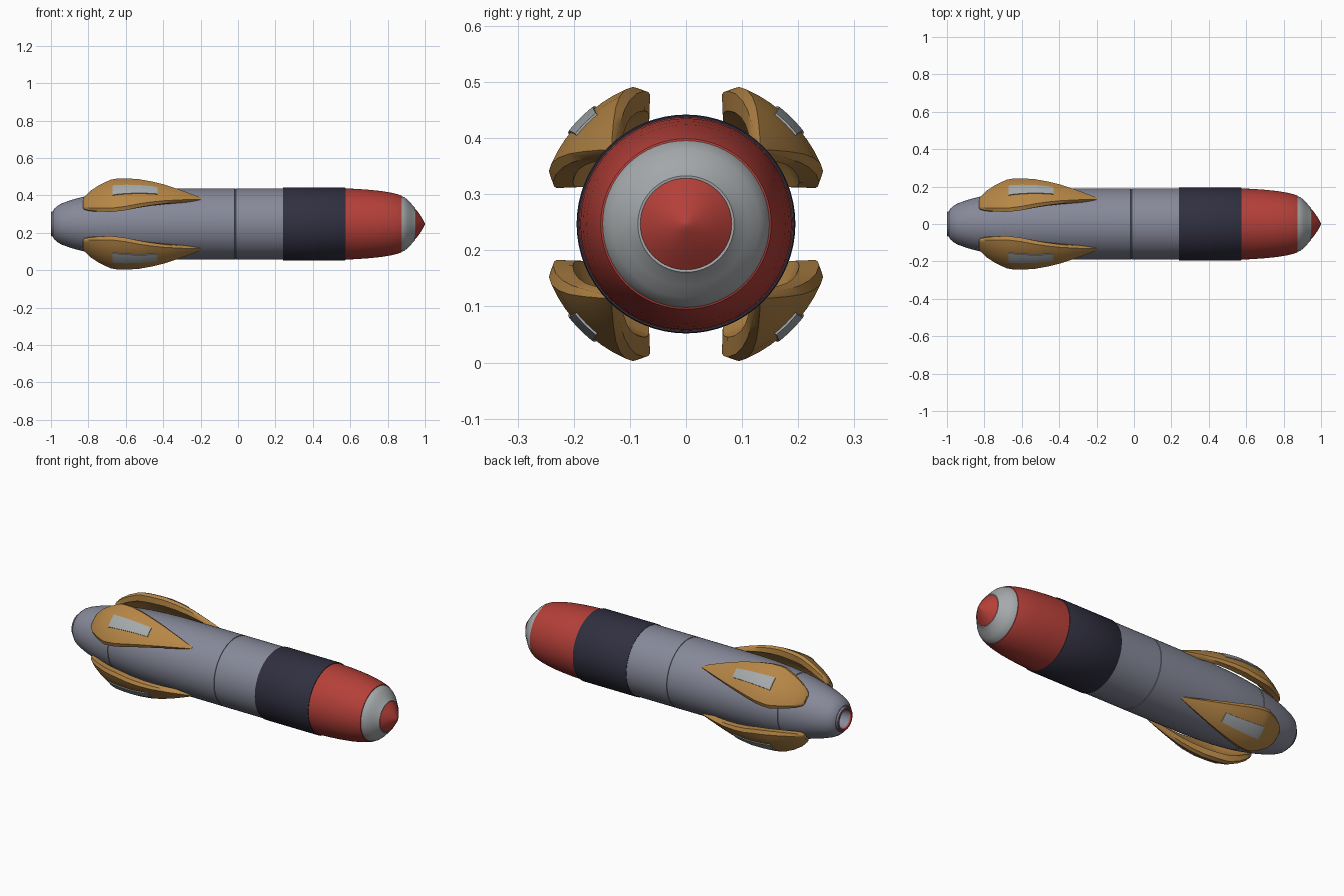
import bpy, bmesh, math
from mathutils import Vector

if "Cube" in bpy.data.objects:
    bpy.data.objects.remove(bpy.data.objects["Cube"])

AXIS_Z = 0.247      # height of the long axis
SEG = 64


def material(name, rgb):
    m = bpy.data.materials.new(name)
    m.diffuse_color = (*rgb, 1)
    m.use_nodes = True
    m.node_tree.nodes["Principled BSDF"].inputs["Base Color"].default_value = m.diffuse_color
    return m


HULL = material("blue grey", (0.24, 0.25, 0.32))
DARK = material("dark navy", (0.030, 0.029, 0.052))
RED = material("red", (0.46, 0.050, 0.040))
TAN = material("ochre", (0.47, 0.24, 0.062))
LIGHT = material("light grey", (0.38, 0.40, 0.41))


def finish(name, bm, mat, angle=30):
    bmesh.ops.remove_doubles(bm, verts=bm.verts, dist=1e-5)
    bmesh.ops.recalc_face_normals(bm, faces=bm.faces)
    me = bpy.data.meshes.new(name)
    bm.to_mesh(me)
    bm.free()
    me.materials.append(mat)
    me.shade_smooth()
    me.set_sharp_from_angle(angle=math.radians(angle))
    ob = bpy.data.objects.new(name, me)
    bpy.context.collection.objects.link(ob)
    return ob


def bridge(bm, rows, closed):
    """Join equal-length vertex rows with quads."""
    n = len(rows[0])
    for a, b in zip(rows, rows[1:]):
        for i in range(n if closed else n - 1):
            j = (i + 1) % n
            bm.faces.new((a[i], a[j], b[j], b[i]))


def lathe(name, profile, mat, angle=30):
    """Revolve (x, radius) points about the long axis."""
    bm = bmesh.new()
    rows = []
    for x, r in profile:
        r = max(r, 1e-7)
        rows.append([bm.verts.new((x, r * math.cos(t), AXIS_Z + r * math.sin(t)))
                     for t in (2 * math.pi * i / SEG for i in range(SEG))])
    bridge(bm, rows, True)
    return finish(name, bm, mat, angle)


# Hull with two panel grooves and a hollow tail
def groove(x, r):
    return [(x - 0.003, r), (x - 0.002, r - 0.003), (x + 0.002, r - 0.003), (x + 0.003, r)]


lathe("hull", [(-0.985, 0.060), (-0.988, 0.072), (-0.98, 0.084), (-0.965, 0.098), (-0.94, 0.111),
               (-0.89, 0.129), (-0.83, 0.145), (-0.76, 0.160)] + groove(-0.695, 0.171) +
      [(-0.6, 0.181), (-0.5, 0.187), (-0.4, 0.190)] + groove(-0.015, 0.191) + [(0.245, 0.191)], HULL)
lathe("tail_nozzle", [(-0.98, 0.066), (-0.997, 0.066), (-1.0, 0.063)], HULL)
lathe("tail_ring", [(-1.0, 0.063), (-1.0, 0.054), (-0.992, 0.051)], RED)
lathe("tail_recess", [(-0.992, 0.051), (-0.94, 0.046), (-0.935, 0)], HULL)

# Coloured front sections
lathe("dark_band", [(0.24, 0.188), (0.24, 0.193), (0.244, 0.195), (0.571, 0.195),
                    (0.575, 0.193), (0.575, 0.186)], DARK)
lathe("red_section", [(0.573, 0.190), (0.63, 0.188), (0.70, 0.183), (0.76, 0.177),
                      (0.82, 0.167), (0.86, 0.157), (0.873, 0.152), (0.875, 0.146)], RED)
lathe("grey_collar", [(0.873, 0.149), (0.890, 0.143), (0.905, 0.131), (0.925, 0.110),
                      (0.942, 0.090), (0.947, 0.086), (0.946, 0.080)], LIGHT)
lathe("nose_tip", [(0.942, 0.083), (0.948, 0.081), (0.965, 0.060), (0.982, 0.036),
                   (0.994, 0.015), (0.999, 0.005), (1.0, 0)], RED)

# Pod stations: x, half width, outer radius at the centre line, thickness
STATIONS = [(-0.83, 0.028, 0.160, 0.012), (-0.822, 0.040, 0.170, 0.024), (-0.79, 0.064, 0.197, 0.036),
            (-0.74, 0.088, 0.226, 0.042), (-0.68, 0.108, 0.252, 0.046), (-0.65, 0.109, 0.258, 0.047),
            (-0.60, 0.106, 0.262, 0.047), (-0.53, 0.093, 0.263, 0.046), (-0.46, 0.077, 0.256, 0.042),
            (-0.39, 0.060, 0.244, 0.037), (-0.31, 0.038, 0.224, 0.030), (-0.23, 0.015, 0.202, 0.020),
            (-0.195, 0.005, 0.192, 0.010)]


def outer_radius(x):
    for a, b in zip(STATIONS, STATIONS[1:]):
        if a[0] <= x <= b[0]:
            return a[2] + (b[2] - a[2]) * (x - a[0]) / (b[0] - a[0])


def placed(x, w, r, ang):
    """Point from distance along, tangential offset and radial height."""
    c, s = math.cos(ang), math.sin(ang)
    return Vector((x, r * c - w * s, AXIS_Z + r * s + w * c))


def arc(w, r, n):
    """Concentric arc as (offset, height) pairs."""
    half = math.asin(min(w / r, 1))
    return [(r * math.sin(t), r * math.cos(t))
            for t in (half * (2 * i / n - 1) for i in range(n + 1))]


def pod(name, ang):
    bm = bmesh.new()
    rows = []
    for x, w, r, th in STATIONS:
        top = arc(w, r, 8)
        low = arc(w * 0.85, r - th, 8)[::-1]
        edge_h = top[-1][1] - th * 0.42
        section = top + [(w * 1.09, edge_h)] + low + [(-w * 1.09, edge_h)]
        rows.append([bm.verts.new(placed(x, o, h, ang)) for o, h in section])
    bridge(bm, rows, True)
    bm.faces.new(rows[0])
    bm.faces.new(rows[-1])
    return finish(name, bm, TAN, 38)


def plate(name, ang):
    """Thin panel that follows the outside of a pod."""
    bm = bmesh.new()
    rows = []
    xs = [-0.67, -0.65, -0.60, -0.53, -0.46, -0.43]
    for x in xs:
        w = 0.036 - 0.010 * (x + 0.67) / 0.24
        r = outer_radius(x)
        section = arc(w, r + 0.004, 6) + arc(w, r - 0.003, 6)[::-1]
        rows.append([bm.verts.new(placed(x, o, h, ang)) for o, h in section])
    bridge(bm, rows, True)
    bm.faces.new(rows[0])
    bm.faces.new(rows[-1])
    return finish(name, bm, LIGHT)


# Four pods on the diagonals
for k in range(4):
    a = math.radians(45 + 90 * k)
    pod(f"fin_pod_{k + 1}", a)
    plate(f"fin_plate_{k + 1}", a)
